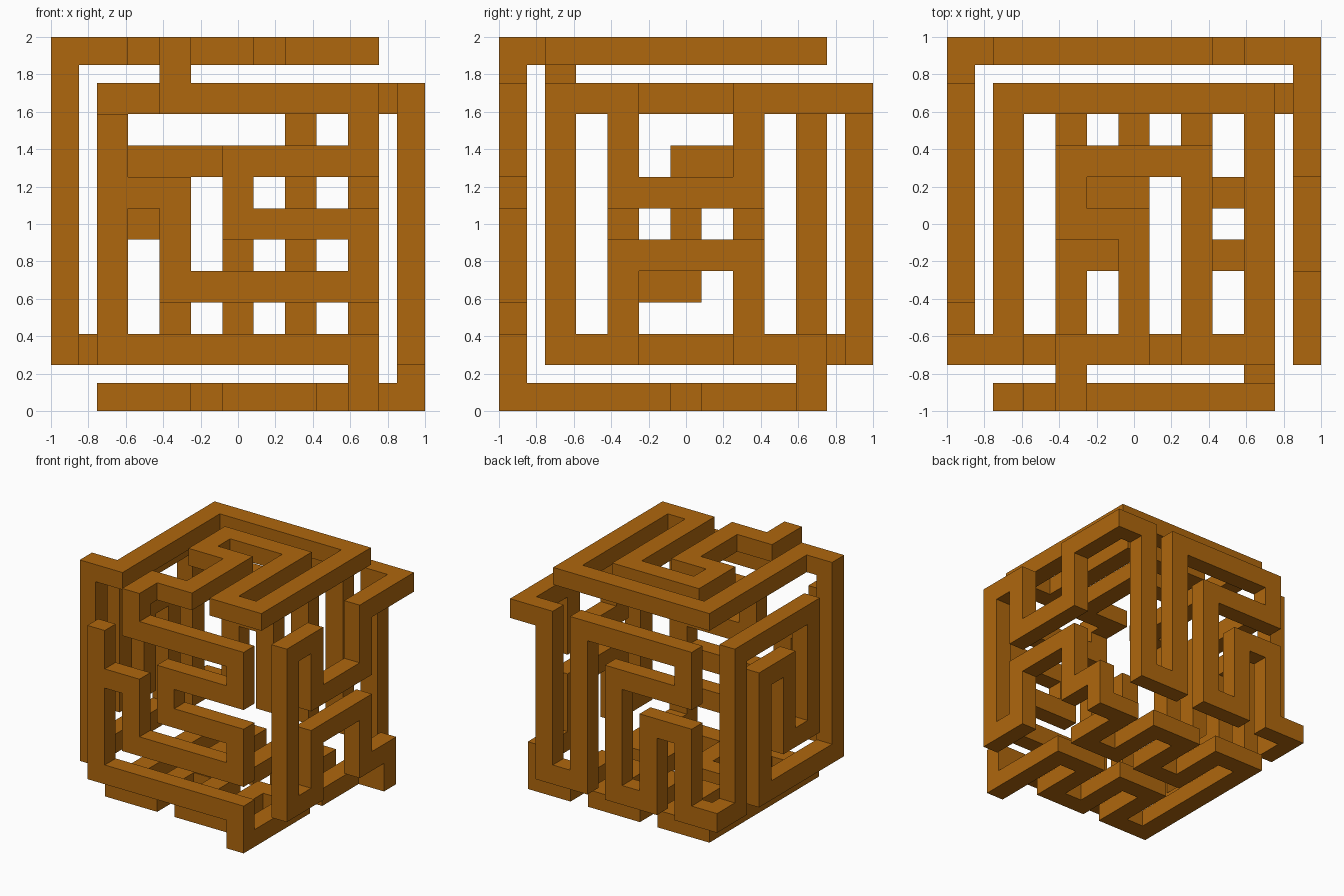
import bpy, bmesh
from itertools import product

if "Cube" in bpy.data.objects:
    bpy.data.objects.remove(bpy.data.objects["Cube"])

# Each face is a 9 x 9 unit field (0..8); -1 / 9 are the gaps at the cube edges, -2 / 10 the outer layers
LOW, HIGH = -2, 10
X, Y, Z = range(3)
W = 0.755
EDGES = [-1, -0.85] + [-W + 2 * W * k / 9 for k in range(10)] + [0.85, 1]
cells = set()


def span(a, b):
    return range(min(a, b) + 2, max(a, b) + 3)


def track(normal, layer, start, turn, stops):
    """Fill a right-angled track on one face; every stop is reached along the other axis."""
    pos = list(start)
    for stop in stops:
        old = pos[:]
        pos[turn] = stop
        turn = 1 - turn
        for cell in product(span(old[0], pos[0]), span(old[1], pos[1])):
            cells.add(cell[:normal] + (layer + 2,) + cell[normal:])


# Top, front (with a short dead end), right, back and left faces of the endless track
track(Z, HIGH, (LOW, 0), 0, [0, 8, 8, 0, 6, 6, 2, 4, 4, 0, 2, LOW])
track(Y, LOW, (2, HIGH), 1, [8, 8, 6, 4, 4, 8, 2, 2, 5, 0, 0, 8, LOW])
track(Y, LOW, (0, 5), 1, [7])
track(X, HIGH, (8, LOW), 1, [0, 6, 3, 2, 0, 0, 8, 2, 5, 6, 8, HIGH])
track(Y, HIGH, (HIGH, 8), 0, [8, 0, 6, 8, 0, 6, 4, 0, 2, 4, 0, 0, LOW])
track(X, LOW, (HIGH, 0), 0, [8, 8, 2, 2, 4, 6, 6, 0, 0, HIGH])

# Bottom face: one meander mirrored front to back, with different exits
meander = [0, 2, 3, 4, 0, 6, 3, 8]
mirrored = [s if i % 2 else 8 - s for i, s in enumerate(meander)]
track(Z, LOW, (0, 4), 1, meander + [LOW])
track(Z, LOW, (0, 4), 1, mirrored + [8, HIGH])

# Skin the filled cells with outer faces only
bm = bmesh.new()
verts = {}


def vert(key):
    if key not in verts:
        x, y, z = (EDGES[k] for k in key)
        verts[key] = bm.verts.new((x, y, z + 1))
    return verts[key]


def offset(cell, axis, amount):
    return tuple(c + amount * (i == axis) for i, c in enumerate(cell))


for cell in cells:
    for axis in range(3):
        u, v = (axis + 1) % 3, (axis + 2) % 3
        for side in (0, 1):
            if offset(cell, axis, 2 * side - 1) in cells:
                continue
            a = offset(cell, axis, side)
            b, d = offset(a, u, 1), offset(a, v, 1)
            quad = [vert(k) for k in (a, b, offset(b, v, 1), d)]
            bm.faces.new(quad if side else quad[::-1])

# Merge coplanar squares into clean flat sides
bmesh.ops.dissolve_limit(bm, angle_limit=0.01, verts=bm.verts[:], edges=bm.edges[:])
mesh = bpy.data.meshes.new("cube_labyrinth")
bm.to_mesh(mesh)
bm.free()

mat = bpy.data.materials.new("amber_brown")
mat.diffuse_color = (0.43, 0.135, 0.004, 1)
mat.use_nodes = True
mat.node_tree.nodes["Principled BSDF"].inputs["Base Color"].default_value = mat.diffuse_color
mesh.materials.append(mat)
labyrinth = bpy.data.objects.new("cube_labyrinth", mesh)
bpy.context.collection.objects.link(labyrinth)
